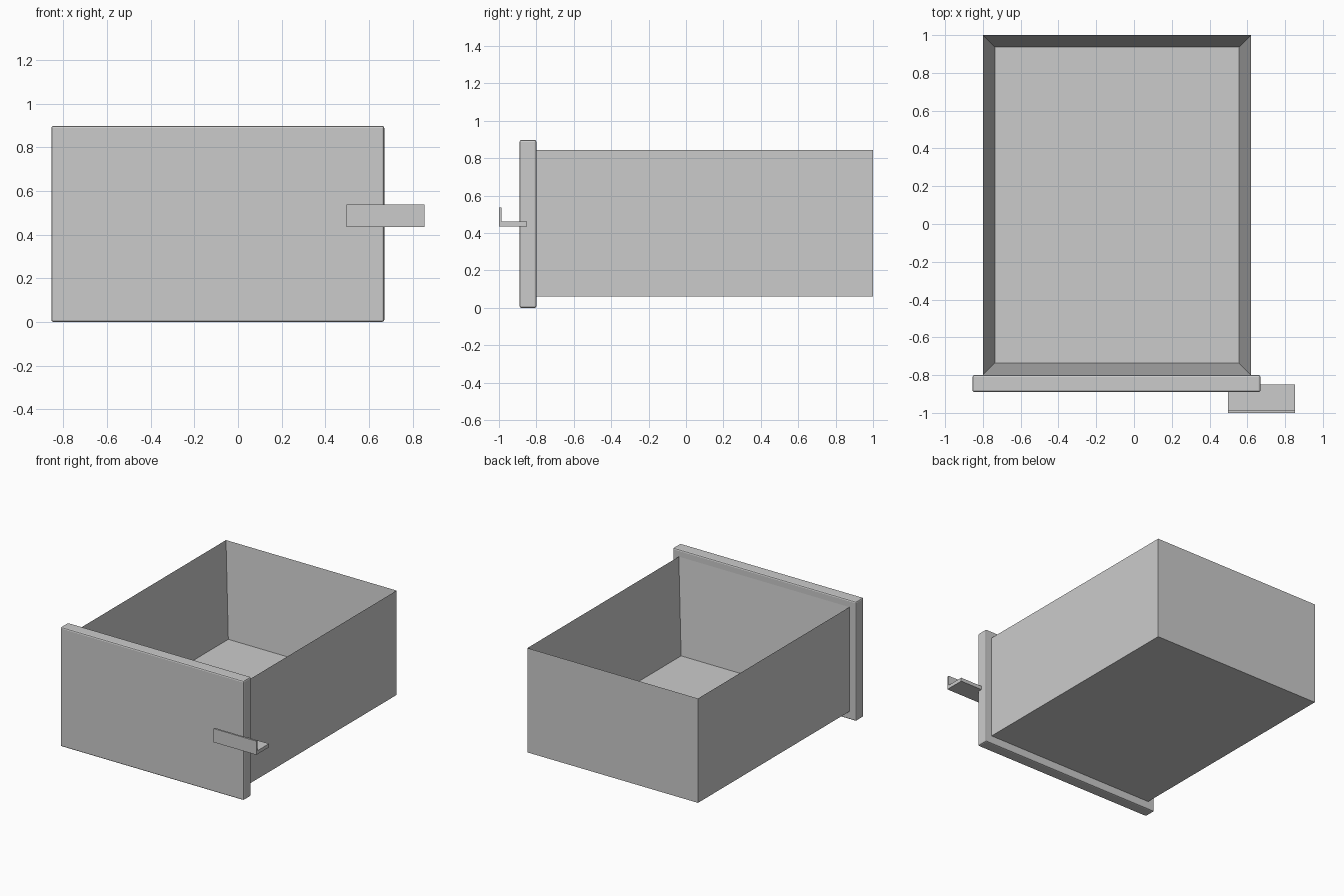
import bpy
import bmesh
from mathutils import Vector

cube = bpy.data.objects.get("Cube")
if cube:
    bpy.data.objects.remove(cube, do_unlink=True)

GREY = (0.6, 0.6, 0.6, 1)
grey = bpy.data.materials.new("plain grey")
grey.use_nodes = True
grey.diffuse_color = GREY
grey.node_tree.nodes["Principled BSDF"].inputs["Base Color"].default_value = GREY


def finish(name, bm):
    mesh = bpy.data.meshes.new(name)
    bmesh.ops.recalc_face_normals(bm, faces=bm.faces)
    bm.to_mesh(mesh)
    bm.free()
    mesh.materials.append(grey)
    obj = bpy.data.objects.new(name, mesh)
    bpy.context.collection.objects.link(obj)
    return obj


def block(low, high):
    """Box mesh spanning two opposite corners."""
    low, high = Vector(low), Vector(high)
    bm = bmesh.new()
    bmesh.ops.create_cube(bm, size=1)
    bmesh.ops.scale(bm, vec=high - low, verts=bm.verts)
    bmesh.ops.translate(bm, vec=(low + high) / 2, verts=bm.verts)
    return bm


# Open tray: inset the top face and push it down to form the floor
WALL, DEPTH = 0.064, 0.705
bm = block((-0.80, -0.80, 0.06), (0.62, 1.0, 0.845))
top = max(bm.faces, key=lambda f: f.calc_center_median().z)
bmesh.ops.inset_region(bm, faces=[top], thickness=WALL, use_even_offset=True)
bmesh.ops.translate(bm, vec=(0, 0, -DEPTH), verts=top.verts)
finish("drawer_tray", bm)

# Overhanging front panel with softened edges
panel = finish("front_panel", block((-0.855, -0.89, 0), (0.67, -0.80, 0.898)))
bevel = panel.modifiers.new("soft edges", "BEVEL")
bevel.width = 0.01
bevel.segments = 2

# Handle: an L-shaped profile (y, z) extruded along x
profile = [(-0.85, 0.435), (-1.0, 0.435), (-1.0, 0.538),
           (-0.986, 0.538), (-0.986, 0.462), (-0.85, 0.462)]
bm = bmesh.new()
end = bm.faces.new([bm.verts.new((0.497, y, z)) for y, z in profile])
side = bmesh.ops.extrude_face_region(bm, geom=[end])
moved = [v for v in side["geom"] if isinstance(v, bmesh.types.BMVert)]
bmesh.ops.translate(bm, vec=(0.356, 0, 0), verts=moved)
if len([f for f in bm.faces if len(f.verts) == len(profile)]) < 2:
    bm.faces.new([v for v in bm.verts if v not in moved])
finish("handle", bm)
